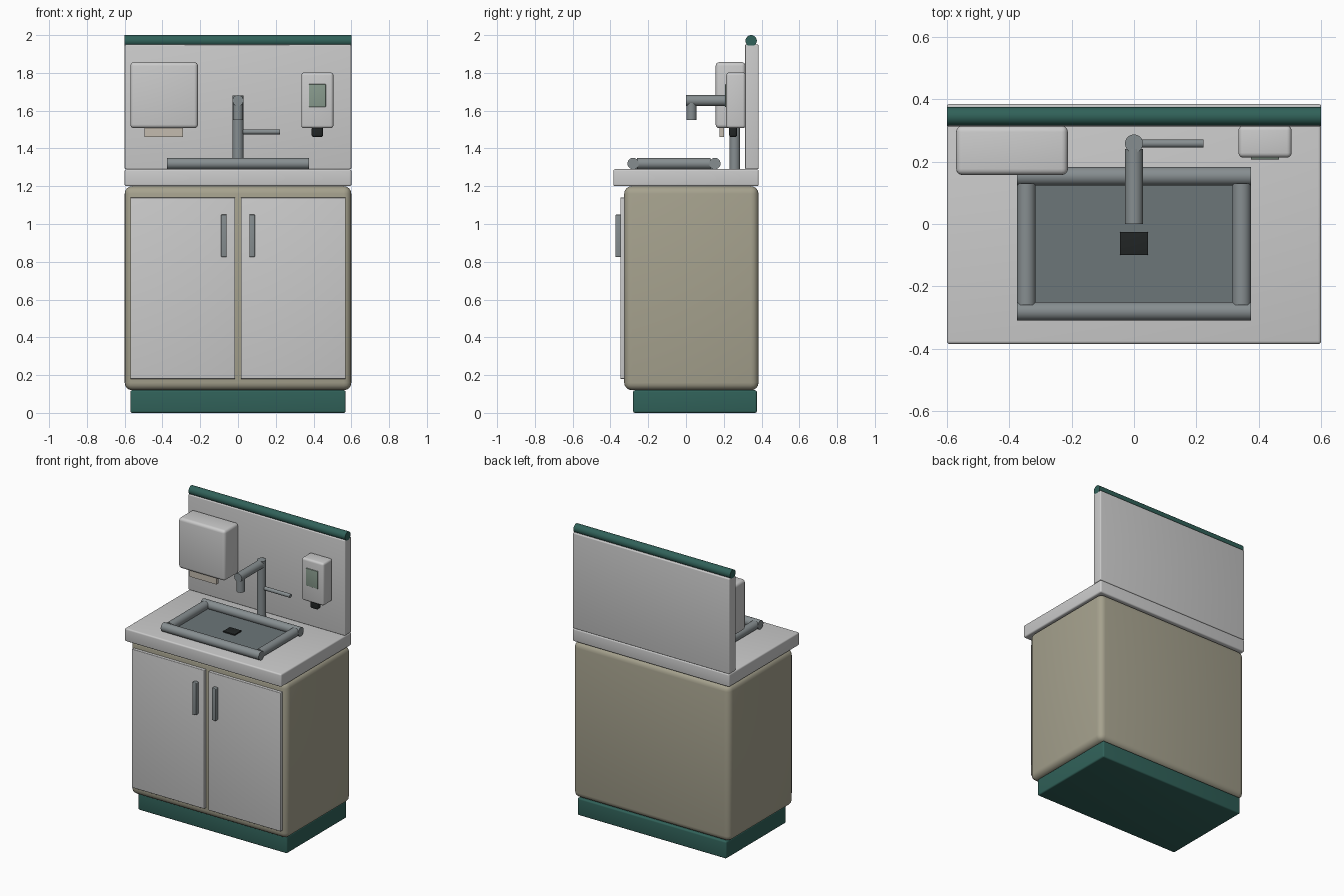
import bpy
from math import radians
from mathutils import Vector

if "Cube" in bpy.data.objects:
    bpy.data.objects.remove(bpy.data.objects["Cube"])


def material(name, rgb):
    m = bpy.data.materials.new(name)
    m.diffuse_color = (*rgb, 1)
    m.use_nodes = True
    m.node_tree.nodes["Principled BSDF"].inputs["Base Color"].default_value = m.diffuse_color
    return m


GREEN = material("dark_green", (0.03, 0.12, 0.10))
BEIGE = material("warm_beige", (0.38, 0.36, 0.27))
STEEL = material("steel", (0.24, 0.27, 0.28))
BASIN = material("basin_grey", (0.15, 0.18, 0.19))
BLACK = material("black", (0.015, 0.018, 0.018))
PAPER = material("paper", (0.55, 0.50, 0.43))
GLASS = material("pale_green", (0.25, 0.33, 0.27))


def finish(ob, name, mat):
    ob.name = name
    if mat:
        ob.data.materials.append(mat)
    bpy.ops.object.shade_smooth_by_angle(angle=radians(35))
    return ob


def box(name, x, y, z, bevel=0.0, mat=None):
    """Box from (min, max) ranges with rounded edges."""
    bpy.ops.mesh.primitive_cube_add(size=1)
    ob = bpy.context.object
    for v in ob.data.vertices:
        v.co = [r[0] if c < 0 else r[1] for c, r in zip(v.co, (x, y, z))]
    if bevel:
        mod = ob.modifiers.new("bevel", 'BEVEL')
        mod.width, mod.segments = bevel, 4
        bpy.ops.object.modifier_apply(modifier=mod.name)
    return finish(ob, name, mat)


def tube(name, a, b, r, mat=None):
    """Cylinder between two points."""
    a, b = Vector(a), Vector(b)
    d = b - a
    bpy.ops.mesh.primitive_cylinder_add(vertices=32, radius=r, depth=d.length, location=(a + b) / 2)
    ob = bpy.context.object
    ob.rotation_euler = d.to_track_quat('Z', 'Y').to_euler()
    return finish(ob, name, mat)


# Cabinet body
box("plinth", (-0.57, 0.57), (-0.28, 0.375), (0, 0.12), 0.01, GREEN)
box("cabinet", (-0.6, 0.6), (-0.327, 0.384), (0.12, 1.2), 0.04, BEIGE)
box("countertop", (-0.6, 0.6), (-0.385, 0.385), (1.2, 1.29), 0.01)

# Doors and handles
for side, s in (("left", -1), ("right", 1)):
    box(side + "_door", sorted((s * 0.015, s * 0.57)), (-0.348, -0.32), (0.18, 1.14), 0.004)
    box(side + "_handle", sorted((s * 0.06, s * 0.09)), (-0.374, -0.345), (0.825, 1.05), 0.005, STEEL)

# Backsplash with top rail
box("backsplash", (-0.6, 0.6), (0.313, 0.384), (1.29, 1.95), 0.006)
tube("top_rail", (-0.6, 0.345, 1.97), (0.6, 0.345, 1.97), 0.03, GREEN)

# Sink basin, rim and drain
box("basin", (-0.33, 0.33), (-0.27, 0.14), (1.285, 1.302), 0, BASIN)
box("drain", (-0.045, 0.045), (-0.1, -0.025), (1.295, 1.31), 0.002, BLACK)
for name, y in (("front_rim", -0.28), ("back_rim", 0.153)):
    tube(name, (-0.375, y, 1.32), (0.375, y, 1.32), 0.03, STEEL)
for name, x in (("left_rim", -0.345), ("right_rim", 0.345)):
    tube(name, (x, -0.26, 1.32), (x, 0.13, 1.32), 0.03, STEEL)

# Tap
tube("tap_post", (0, 0.258, 1.28), (0, 0.258, 1.68), 0.029, STEEL)
tube("tap_spout", (0, 0.0, 1.653), (0, 0.24, 1.653), 0.029, STEEL)
tube("tap_nozzle", (0, 0.029, 1.55), (0, 0.029, 1.64), 0.027, STEEL)
tube("tap_lever", (0.02, 0.258, 1.488), (0.223, 0.258, 1.488), 0.013, STEEL)

# Paper towel dispenser
box("towel_dispenser", (-0.57, -0.212), (0.157, 0.315), (1.507, 1.857), 0.02)
box("paper_towel", (-0.495, -0.29), (0.178, 0.2), (1.46, 1.52), 0, PAPER)

# Soap dispenser
box("soap_dispenser", (0.335, 0.505), (0.213, 0.315), (1.507, 1.802), 0.015)
box("soap_window", (0.375, 0.465), (0.207, 0.22), (1.62, 1.74), 0.002, GLASS)
box("soap_nozzle", (0.39, 0.45), (0.228, 0.27), (1.46, 1.515), 0.012, BLACK)
